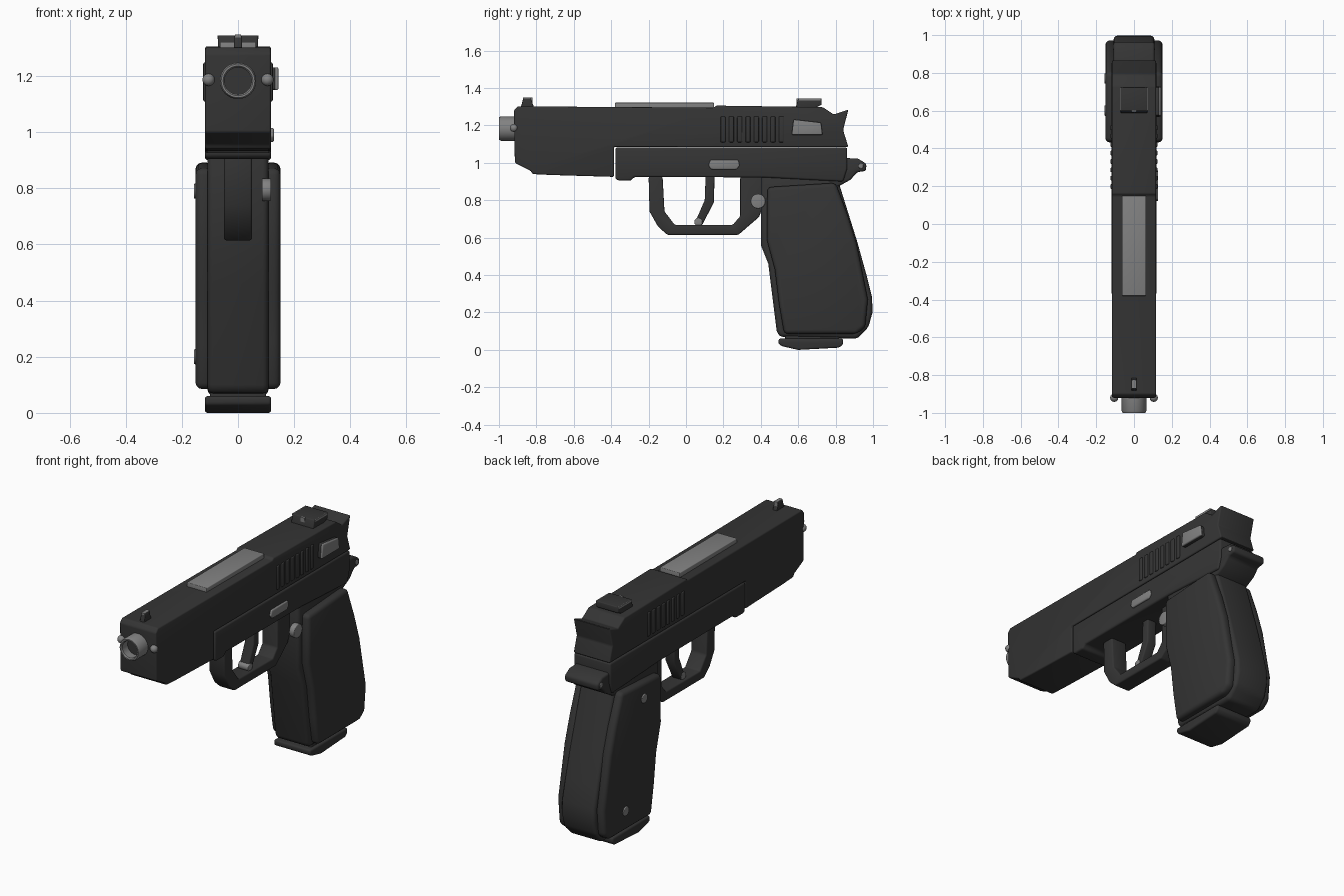
import bpy, bmesh, math
from mathutils import Matrix


def material(name, v):
    m = bpy.data.materials.new(name)
    m.diffuse_color = (v, v, v, 1)
    return m


DARK = material("dark_metal", 0.035)
GRAY = material("gray_metal", 0.22)


def finish(name, bm, mat, bevel=0.0):
    bmesh.ops.recalc_face_normals(bm, faces=bm.faces)
    me = bpy.data.meshes.new(name)
    bm.to_mesh(me)
    bm.free()
    ob = bpy.data.objects.new(name, me)
    bpy.context.collection.objects.link(ob)
    me.materials.append(mat)
    bpy.ops.object.select_all(action='DESELECT')
    bpy.context.view_layer.objects.active = ob
    ob.select_set(True)
    if bevel:
        b = ob.modifiers.new("bevel", 'BEVEL')
        b.width, b.segments = bevel, 3
        b.limit_method, b.angle_limit = 'ANGLE', math.radians(28)
        bpy.ops.object.modifier_apply(modifier="bevel")
    bpy.ops.object.shade_smooth_by_angle(angle=math.radians(35))
    return ob


def prism(name, pts, x0, x1, mat=DARK, bevel=0.012):
    """Side profile (y, z) pulled from x0 to x1."""
    bm = bmesh.new()
    f = bm.faces.new([bm.verts.new((x0, y, z)) for y, z in pts])
    r = bmesh.ops.extrude_face_region(bm, geom=[f])
    for v in r["geom"]:
        if isinstance(v, bmesh.types.BMVert):
            v.co.x = x1
    return finish(name, bm, mat, bevel)


def box(name, x0, x1, y0, y1, z0, z1, mat=DARK, bevel=0.006):
    return prism(name, [(y0, z0), (y1, z0), (y1, z1), (y0, z1)], x0, x1, mat, bevel)


def disc(name, x0, x1, y, z, r, mat=GRAY, bevel=0.004):
    n = 16
    return prism(name, [(y + r * math.cos(2 * math.pi * i / n),
                         z + r * math.sin(2 * math.pi * i / n)) for i in range(n)],
                 x0, x1, mat, bevel)


# slide with scooped rear and deep front end
prism("slide", [(-0.915, 1.0), (-0.83, 0.957), (-0.82, 0.94), (-0.72, 0.935), (-0.385, 0.925),
                (-0.385, 1.085), (0.868, 1.085), (0.84, 1.175), (0.868, 1.285), (0.79, 1.258),
                (0.73, 1.298), (0.16, 1.306), (0.15, 1.295), (-0.90, 1.302), (-0.92, 1.28)],
      -0.117, 0.117, bevel=0.018)
# frame
prism("frame", [(-0.378, 0.915), (-0.36, 0.905), (-0.295, 0.905), (-0.275, 0.925), (0.42, 0.922),
                (0.84, 0.90), (0.862, 0.97), (0.862, 1.082), (-0.378, 1.082)], -0.118, 0.118)
prism("tang", [(0.78, 1.03), (0.92, 1.022), (0.965, 0.995), (0.962, 0.957), (0.915, 0.95),
               (0.88, 0.91), (0.80, 0.865), (0.74, 0.9)], -0.108, 0.108)
disc("tang_pin", -0.111, 0.111, 0.935, 0.983, 0.014)

# grip core, side panels and magazine base
prism("grip_core", [(0.40, 0.95), (0.40, 0.56), (0.44, 0.46), (0.485, 0.10), (0.50, 0.07),
                    (0.915, 0.06), (0.975, 0.12), (0.997, 0.20), (0.995, 0.28), (0.965, 0.40),
                    (0.915, 0.58), (0.815, 0.90), (0.80, 0.95)], -0.108, 0.108, bevel=0.02)
for s, side in ((1, "right"), (-1, "left")):
    prism("grip_panel_" + side,
          [(0.435, 0.87), (0.80, 0.893), (0.865, 0.72), (0.912, 0.57), (0.972, 0.27),
           (0.958, 0.12), (0.91, 0.085), (0.525, 0.085), (0.497, 0.25), (0.475, 0.43),
           (0.432, 0.59)], s * 0.09, s * 0.151, bevel=0.022)
prism("magazine_base", [(0.495, 0.06), (0.495, 0.03), (0.52, 0.018), (0.60, 0.0), (0.82, 0.012),
                        (0.84, 0.03), (0.84, 0.06)], -0.118, 0.118, bevel=0.01)
box("magazine_neck", -0.1, 0.1, 0.53, 0.82, 0.045, 0.085)

# trigger guard and trigger
prism("trigger_guard", [(-0.2, 0.925), (-0.195, 0.74), (-0.15, 0.66), (-0.10, 0.615), (0.28, 0.615),
                        (0.39, 0.71), (0.41, 0.76), (0.41, 0.925), (0.29, 0.925), (0.29, 0.715),
                        (0.25, 0.668), (-0.06, 0.668), (-0.115, 0.74), (-0.125, 0.925)],
      -0.05, 0.05, bevel=0.008)
prism("trigger", [(0.105, 0.93), (0.152, 0.93), (0.15, 0.79), (0.085, 0.665), (0.05, 0.685),
                  (0.10, 0.80)], -0.03, 0.03, bevel=0.008)
disc("trigger_tip", -0.033, 0.033, 0.066, 0.684, 0.022)

# barrel: hollow ring around the y axis, with a dark bore
bm = bmesh.new()
prof = [(0.048, -0.93), (0.048, -0.993), (0.053, -1.0), (0.060, -1.0), (0.065, -0.99), (0.065, -0.9)]
n = 32
rings = [[bm.verts.new((r * math.cos(2 * math.pi * i / n), y, 1.183 + r * math.sin(2 * math.pi * i / n)))
          for i in range(n)] for r, y in prof]
for a, b in zip(rings, rings[1:]):
    for i in range(n):
        bm.faces.new((a[i], a[(i + 1) % n], b[(i + 1) % n], b[i]))
finish("barrel", bm, GRAY)
bm = bmesh.new()
bmesh.ops.create_cone(bm, cap_ends=True, segments=24, radius1=0.049, radius2=0.049, depth=0.03,
                      matrix=Matrix.Translation((0, -0.93, 1.183)) @ Matrix.Rotation(math.pi / 2, 4, 'X'))
finish("bore", bm, DARK)

# knobs beside the barrel
for s, side in ((1, "right"), (-1, "left")):
    bm = bmesh.new()
    bmesh.ops.create_uvsphere(bm, u_segments=12, v_segments=8, radius=0.022,
                              matrix=Matrix.Translation((s * 0.105, -0.92, 1.187)))
    finish("front_knob_" + side, bm, GRAY)

# serrations on both sides of the slide
for s in (1, -1):
    for i in range(8):
        y = 0.185 + i * 0.0445
        box("serration", s * 0.1, s * 0.124, y, y + 0.026, 1.11, 1.248, DARK, 0.005)

# top plate and sights
box("top_plate", -0.064, 0.064, -0.38, 0.15, 1.28, 1.322, GRAY, 0.004)
prism("rear_sight", [(0.585, 1.29), (0.60, 1.345), (0.725, 1.345), (0.725, 1.31), (0.68, 1.29)],
      -0.071, 0.071, DARK, 0.005)
for s in (1, -1):
    box("rear_sight_edge", s * 0.066, s * 0.073, 0.602, 0.723, 1.332, 1.344, GRAY, 0)
box("rear_sight_notch", -0.012, 0.012, 0.592, 0.602, 1.318, 1.344, GRAY, 0)
prism("front_sight", [(-0.885, 1.29), (-0.87, 1.345), (-0.83, 1.345), (-0.81, 1.29)],
      -0.014, 0.014, DARK, 0.004)
box("front_sight_insert", -0.011, 0.011, -0.872, -0.822, 1.315, 1.348, GRAY, 0)

# right side controls
lever = [(0.565, 1.15), (0.73, 1.15), (0.722, 1.215), (0.575, 1.232)]
prism("safety_block", lever, 0.10, 0.136, DARK, 0.008)
prism("safety_plate", lever, 0.13, 0.144, GRAY, 0.006)
prism("slide_stop", [(0.12, 0.985), (0.135, 0.965), (0.27, 0.965), (0.287, 0.985), (0.28, 1.015),
                     (0.13, 1.015)], 0.10, 0.128, GRAY, 0.006)
disc("magazine_release", 0.085, 0.118, 0.385, 0.795, 0.04)
# left grip screws
disc("grip_screw", -0.157, -0.14, 0.60, 0.79, 0.027)
disc("grip_screw", -0.157, -0.14, 0.77, 0.20, 0.027)
